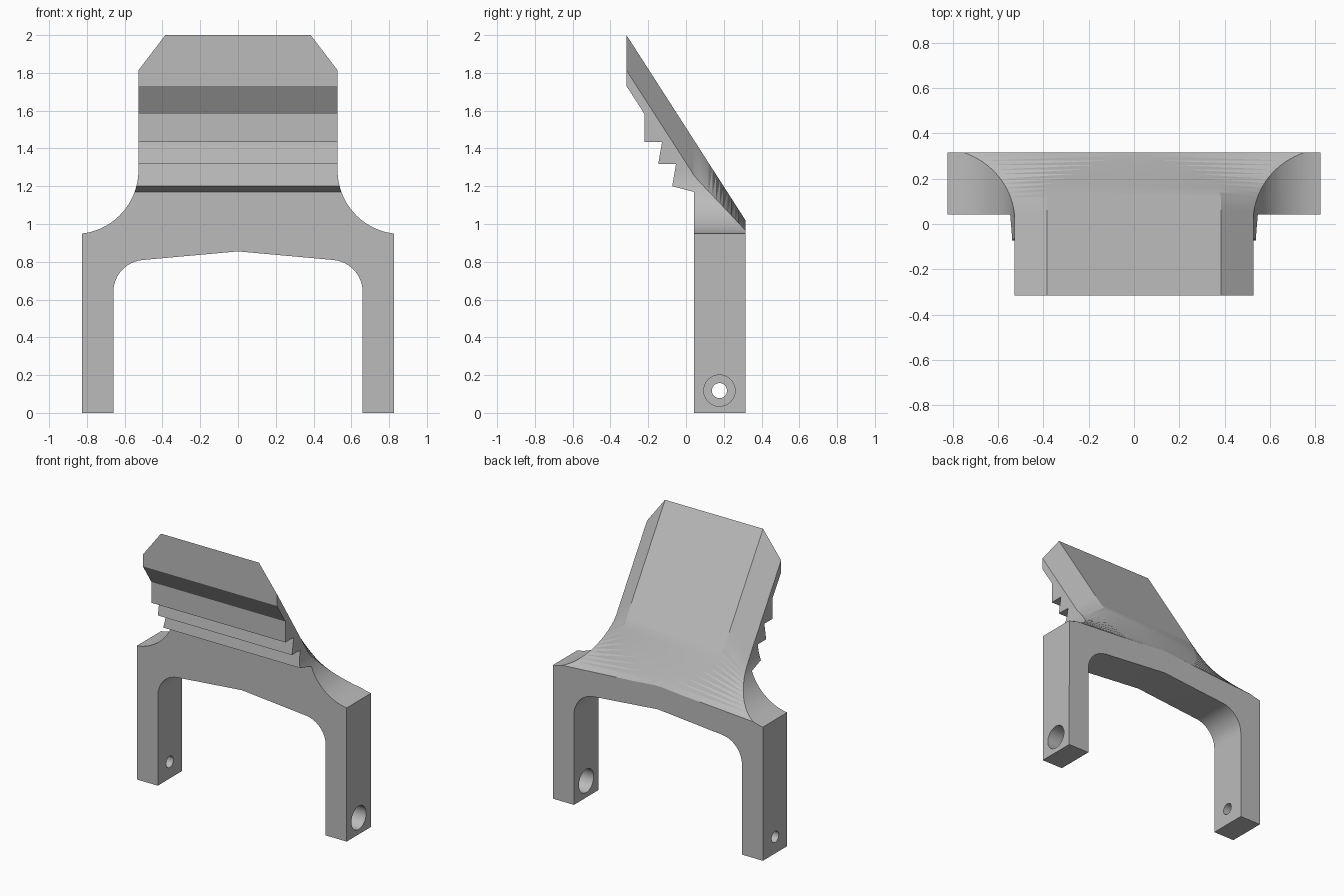
import bpy, bmesh
from math import sin, cos, pi, sqrt
from mathutils import Vector

cube = bpy.data.objects.get("Cube")
if cube:
    bpy.data.objects.remove(cube)

grey = bpy.data.materials.new("plain grey")
grey.use_nodes = True
grey.diffuse_color = (0.5, 0.5, 0.5, 1)
grey.node_tree.nodes["Principled BSDF"].inputs["Base Color"].default_value = (0.5, 0.5, 0.5, 1)

HALF, DEPTH, NECK = 0.825, 0.315, 0.527
CX, CZ, R = 0.865, 1.285, 0.338          # shoulder sweep circle


def finish(name, bm):
    bmesh.ops.recalc_face_normals(bm, faces=bm.faces)
    mesh = bpy.data.meshes.new(name)
    bm.to_mesh(mesh)
    bm.free()
    mesh.materials.append(grey)
    obj = bpy.data.objects.new(name, mesh)
    bpy.context.collection.objects.link(obj)
    return obj


def prism(name, points, shift):
    """Extrude a closed outline along shift."""
    bm = bmesh.new()
    face = bm.faces.new([bm.verts.new(p) for p in points])
    ext = bmesh.ops.extrude_face_region(bm, geom=[face])
    moved = [v for v in ext["geom"] if isinstance(v, bmesh.types.BMVert)]
    bmesh.ops.translate(bm, verts=moved, vec=Vector(shift))
    return finish(name, bm)


def combine(target, tool, operation):
    mod = target.modifiers.new("cut", "BOOLEAN")
    mod.operation, mod.object, mod.solver = operation, tool, "EXACT"
    bpy.context.view_layer.objects.active = target
    bpy.ops.object.modifier_apply(modifier=mod.name)
    bpy.data.objects.remove(tool)


def arc(cx, cz, r, start, end, steps):
    angles = [start + (end - start) * i / steps for i in range(steps + 1)]
    return [(cx + r * cos(a), cz + r * sin(a)) for a in angles]


# Front outline: right half from the arch peak round to the top
half = [(0, 0.855)]
half += arc(0.49, 0.64, 0.17, pi * 0.47, 0, 12)
half += [(0.66, 0), (HALF, 0)]
half += arc(CX, CZ, R, pi * 1.462, pi, 20)
half += [(NECK, 2.2)]
outline = half + [(-x, z) for x, z in reversed(half[1:])]
body = prism("bracket_body", [(x, -1, z) for x, z in outline], (0, 2, 0))

# Side profile with the stepped front teeth
side = [(-DEPTH, 2.3), (-DEPTH, 1.73), (-0.22, 1.583), (-0.22, 1.435),
        (-0.127, 1.435), (-0.147, 1.317), (-0.053, 1.317), (-0.073, 1.2),
        (0.042, 1.17), (0.042, -0.1), (DEPTH, -0.1), (DEPTH, 2.3)]
combine(body, prism("side_profile", [(-1, y, z) for y, z in side], (2, 0, 0)), "INTERSECT")


# Sloping back with chamfers that flare out into the shoulders
def section(y):
    top = 2 - (y + DEPTH) * 1.556
    ridge, edge, low = 0.385, 0.53, top - 0.19
    if y > 0.11:
        ridge = max(0.02, 0.385 * (1 - ((y - 0.11) / 0.205) ** 2))
    if y > 0.04:
        low = 1.257 - (y - 0.04) * 1.055
        edge = max(0.53, CX - sqrt(R * R - (CZ - low) ** 2))
    right = [(ridge, top), (edge, low), (1, low), (1, 2.6)]
    return [(-x, y, z) for x, z in reversed(right)] + [(x, y, z) for x, z in right]


bm = bmesh.new()
stations = [-0.4, 0.04] + [0.06 + 0.02 * i for i in range(14)]
rings = [[bm.verts.new(p) for p in section(y)] for y in stations]
for a, b in zip(rings, rings[1:]):
    for i in range(len(a)):
        j = (i + 1) % len(a)
        bm.faces.new((a[i], a[j], b[j], b[i]))
bm.faces.new(rings[0])
bm.faces.new(rings[-1])
bmesh.ops.triangulate(bm, faces=[f for f in bm.faces if len(f.verts) == 4])
combine(body, finish("back_cutter", bm), "DIFFERENCE")

# Pivot holes: wide one in the left leg, narrow one in the right
for sign, radius in ((1, 0.083), (-1, 0.04)):
    ring = arc(0.177, 0.118, radius, 0, 2 * pi * 31 / 32, 31)
    hole = prism("hole_cutter", [(sign * 0.5, y, z) for y, z in ring], (sign * 0.5, 0, 0))
    combine(body, hole, "DIFFERENCE")

bpy.ops.object.select_all(action="DESELECT")
body.select_set(True)
bpy.context.view_layer.objects.active = body
bpy.ops.object.shade_smooth_by_angle(angle=pi / 9)
